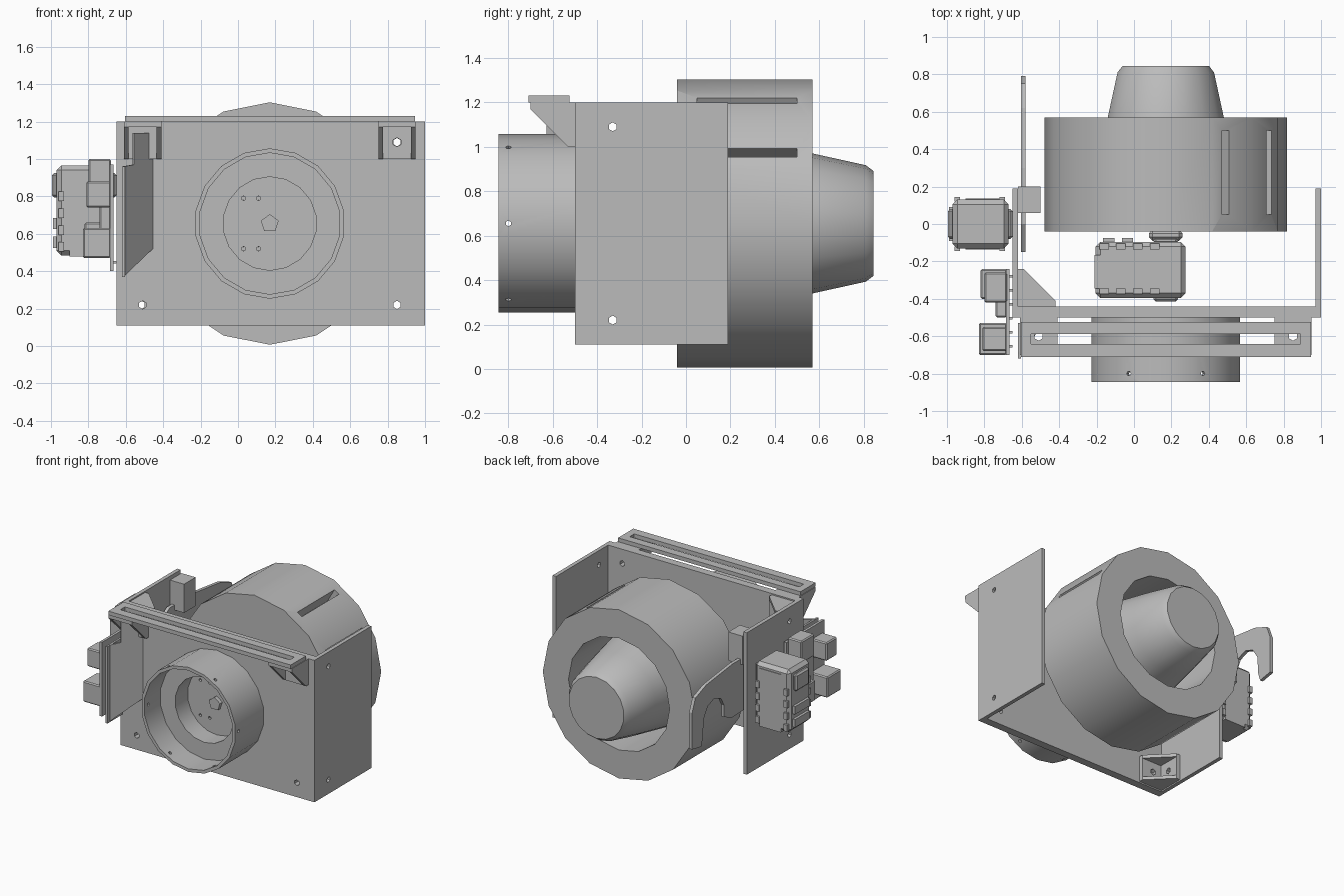
import bpy, bmesh
from math import sin, cos, pi, radians
from mathutils import Matrix, Vector

if "Cube" in bpy.data.objects:
    bpy.data.objects.remove(bpy.data.objects["Cube"], do_unlink=True)

grey = bpy.data.materials.new("neutral grey")
grey.use_nodes = True
grey.diffuse_color = (0.5, 0.5, 0.5, 1)
grey.node_tree.nodes["Principled BSDF"].inputs["Base Color"].default_value = (0.5, 0.5, 0.5, 1)

CX, CZ = 0.17, 0.655          # shared axis of ring, drum and cone


def finish(name, bm, matrix=None, smooth=False):
    if matrix:
        bm.transform(matrix)
    bmesh.ops.recalc_face_normals(bm, faces=bm.faces)
    mesh = bpy.data.meshes.new(name)
    bm.to_mesh(mesh)
    bm.free()
    mesh.materials.append(grey)
    obj = bpy.data.objects.new(name, mesh)
    bpy.context.collection.objects.link(obj)
    if smooth:
        activate(obj)
        bpy.ops.object.shade_smooth_by_angle(angle=radians(35))
    return obj


def activate(obj):
    bpy.ops.object.select_all(action='DESELECT')
    obj.select_set(True)
    bpy.context.view_layer.objects.active = obj


def box(name, x, y, z, matrix=None, bevel=0):
    bm = bmesh.new()
    bmesh.ops.create_cube(bm, size=1)
    for v in bm.verts:
        v.co = [lo + (hi - lo) * (c + 0.5) for (lo, hi), c in zip((x, y, z), v.co)]
    if bevel:
        bmesh.ops.bevel(bm, geom=bm.edges[:], offset=bevel, segments=1, affect='EDGES')
    return finish(name, bm, matrix)


def prism(name, pts, lo, hi, matrix=None):
    """Extrude a (y, z) outline along x."""
    bm = bmesh.new()
    face = bm.faces.new([bm.verts.new((lo, a, b)) for a, b in pts])
    ext = bmesh.ops.extrude_face_region(bm, geom=[face])
    for v in ext["geom"]:
        if isinstance(v, bmesh.types.BMVert):
            v.co.x = hi
    return finish(name, bm, matrix)


def lathe(name, profile, sides, cx=CX, cz=CZ):
    """Spin a closed (radius, y) outline about an axis along y."""
    bm = bmesh.new()
    rings = [[bm.verts.new((cx + r * sin(2 * pi * i / sides), y, cz + r * cos(2 * pi * i / sides)))
              for i in range(sides)] for r, y in profile]
    for a, b in zip(rings, rings[1:] + rings[:1]):
        for i in range(sides):
            j = (i + 1) % sides
            bm.faces.new((a[i], a[j], b[j], b[i]))
    bmesh.ops.remove_doubles(bm, verts=bm.verts, dist=1e-5)
    return finish(name, bm, smooth=True)


def cut(obj, holes=(), boxes=()):
    """Cut round holes (centre, direction, radius) and boxes (matrix with size)."""
    bm = bmesh.new()
    for c, d, r in holes:
        m = Matrix.Translation(c) @ Vector(d).to_track_quat('Z', 'Y').to_matrix().to_4x4()
        bmesh.ops.create_cone(bm, cap_ends=True, segments=6, radius1=r, radius2=r, depth=0.12, matrix=m)
    for m in boxes:
        bmesh.ops.create_cube(bm, size=1, matrix=m)
    cutter = finish("cutter", bm)
    cutter.hide_render = True
    mod = obj.modifiers.new("holes", 'BOOLEAN')
    mod.operation, mod.solver, mod.object = 'DIFFERENCE', 'EXACT', cutter
    activate(obj)
    bpy.ops.object.modifier_apply(modifier=mod.name)
    bpy.data.objects.remove(cutter, do_unlink=True)


def frame(origin, u, v, w):
    m = Matrix((u, v, w)).transposed().to_4x4()
    m.translation = origin
    return m


X, Y, Z = Vector((1, 0, 0)), Vector((0, 1, 0)), Vector((0, 0, 1))

# Three-sided housing with screw holes
front = box("front_plate", (-0.65, 1.0), (-0.5, -0.44), (0.11, 1.2))
cut(front, [((x, -0.47, z), Y, 0.022) for x in (-0.51, 0.85) for z in (0.22, 1.09)]
    + [((x, -0.47, z), Y, 0.012) for x in (0.03, 0.11) for z in (0.52, 0.79)])
for name, x in (("right_side_plate", -0.65), ("left_side_plate", 0.97)):
    side = box(name, (x, x + 0.03), (-0.44, 0.19), (0.11, 1.2))
    cut(side, [((x + 0.015, -0.33, z), X, 0.02) for z in (0.22, 1.09)])


# Angle brackets: two drilled legs closed by triangular ends
def bracket(name, m):
    legs = prism(name + "_legs", [(0, 0), (0.2, 0), (0.2, 0.03), (0.03, 0.03), (0.03, 0.2), (0, 0.2)],
                 -0.1, 0.1, m)
    r = m.to_3x3()
    cut(legs, [(m @ Vector((0, 0.1, 0.015)), r @ Z, 0.024), (m @ Vector((0, 0.015, 0.11)), r @ Y, 0.024)])
    for lo in (-0.1, 0.075):
        prism(name + "_end", [(0, 0), (0.2, 0), (0.2, 0.03), (0.03, 0.2), (0, 0.2)], lo, lo + 0.025, m)


for x in (-0.51, 0.85):
    bracket("rail_bracket", frame((x, -0.5, 1.2), X, -Y, -Z))
for z in (0.22, 1.09):
    bracket("corner_bracket", frame((-0.62, -0.44, z), Z, X, Y))

# Slotted top rail
rail = box("top_rail", (-0.605, 0.945), (-0.71, -0.525), (1.2, 1.23))
cut(rail, boxes=[Matrix.Translation((0.17, -0.615, 1.215)) @ Matrix.Diagonal((1.44, 0.055, 0.2, 1))])

# Front ring with a stepped bore and radial screw holes
ring = lathe("front_ring", [(0.402, -0.845), (0.402, -0.5), (0.25, -0.5), (0.25, -0.65),
                            (0.378, -0.65), (0.378, -0.845)], 18)
radial = [Vector((cos(i * pi / 3), 0, sin(i * pi / 3))) for i in range(6)]
cut(ring, [(Vector((CX, -0.8, CZ)) + d * 0.39, d, 0.013) for d in radial])
lathe("shaft_end", [(0, -0.53), (0.05, -0.53), (0.05, -0.495), (0, -0.495)], 5)

# Drum with two long slots, and the tapered cone inside it
drum = lathe("drum", [(0, -0.04), (0.648, -0.04), (0.648, 0.57), (0.43, 0.57), (0.43, 0.0), (0, 0.0)], 16)
slots = []
for angle in (30, 60):
    slots.append(Matrix.Translation((CX, 0.275, CZ)) @ Matrix.Rotation(radians(angle), 4, 'Y')
                 @ Matrix.Translation((0, 0, 0.62)) @ Matrix.Diagonal((0.045, 0.45, 0.2, 1)))
cut(drum, boxes=slots)
lathe("cone", [(0, -0.01), (0.425, -0.01), (0.315, 0.57), (0.262, 0.81), (0.235, 0.845), (0, 0.845)], 18)


# Servo motors: u = length, v = shaft direction, w = width
def servo(name, m):
    box(name + "_body", (-0.24, 0.24), (-0.15, 0.15), (-0.13, 0.13), m, 0.025)
    box(name + "_band", (-0.245, 0.2), (-0.1, 0.08), (-0.135, 0.135), m)
    for v in (-0.13, 0.11):
        for w in (-0.145, 0.12):
            for i in range(4):
                u = -0.22 + i * 0.09
                box(name + "_lug", (u, u + 0.05), (v, v + 0.03), (w, w + 0.025), m)
    for v in (-0.17, 0.14):
        box(name + "_horn", (0.07, 0.2), (v, v + 0.035), (-0.08, 0.08), m, 0.012)
    for u in (-0.2, -0.1):
        box(name + "_socket", (u, u + 0.06), (0.14, 0.17), (-0.09, 0.09), m)


servo("drum_servo", frame((0.035, -0.245, CZ), X, Y, Z))
servo("side_servo", frame((-0.82, 0, 0.725), Z, -X, Y))
box("drum_coupling", (0.08, 0.26), (-0.09, -0.03), (0.57, 0.74), bevel=0.02)

# Hooked arm on the inside of the right side plate
hook = [(-0.15, 0.6), (-0.15, 0.9), (0.0, 0.99), (0.3, 0.99), (0.62, 0.95), (0.75, 0.9), (0.79, 0.8),
        (0.79, 0.52), (0.68, 0.5), (0.66, 0.56), (0.65, 0.7), (0.6, 0.78), (0.52, 0.81),
        (0.44, 0.78), (0.4, 0.71), (0.4, 0.62), (0.3, 0.58)]
prism("hook_arm", hook, -0.605, -0.58)
box("stop_block", (-0.62, -0.5), (0.06, 0.2), (0.95, 1.17))

# Angled sensor plate in front of the housing: outline (along, z), set diagonally
along = Vector((-0.16, -0.2, 0)).normalized()
plate = frame((-0.46, -0.5, 0), along.cross(Z), along, Z)
prism("angled_plate", [(0, 0.52), (0.25, 0.37), (0.25, 0.96), (0.16, 0.97), (0.16, 1.14), (0, 1.14)],
      -0.006, 0.006, plate)
box("plate_flange", (-0.62, -0.605), (-0.72, -0.53), (0.37, 0.96))

# Circuit board and its components
box("circuit_board", (-0.685, -0.665), (-0.7, -0.24), (0.4, 0.97))
parts = [("power_socket", -0.83, -0.70, -0.53, 0.47, 0.63),
         ("tall_connector", -0.8, -0.42, -0.26, 0.83, 1.0),
         ("small_connector", -0.81, -0.68, -0.55, 0.74, 0.88),
         ("chip", -0.74, -0.5, -0.36, 0.55, 0.8),
         ("port", -0.82, -0.4, -0.24, 0.5, 0.66)]
for name, x, y0, y1, z0, z1 in parts:
    box(name, (x, -0.68), (y0, y1), (z0, z1), bevel=0.008)
for i in range(6):
    y = -0.66 + i * 0.075
    box("board_pin", (-0.67, -0.65), (y, y + 0.012), (0.44, 0.455))
